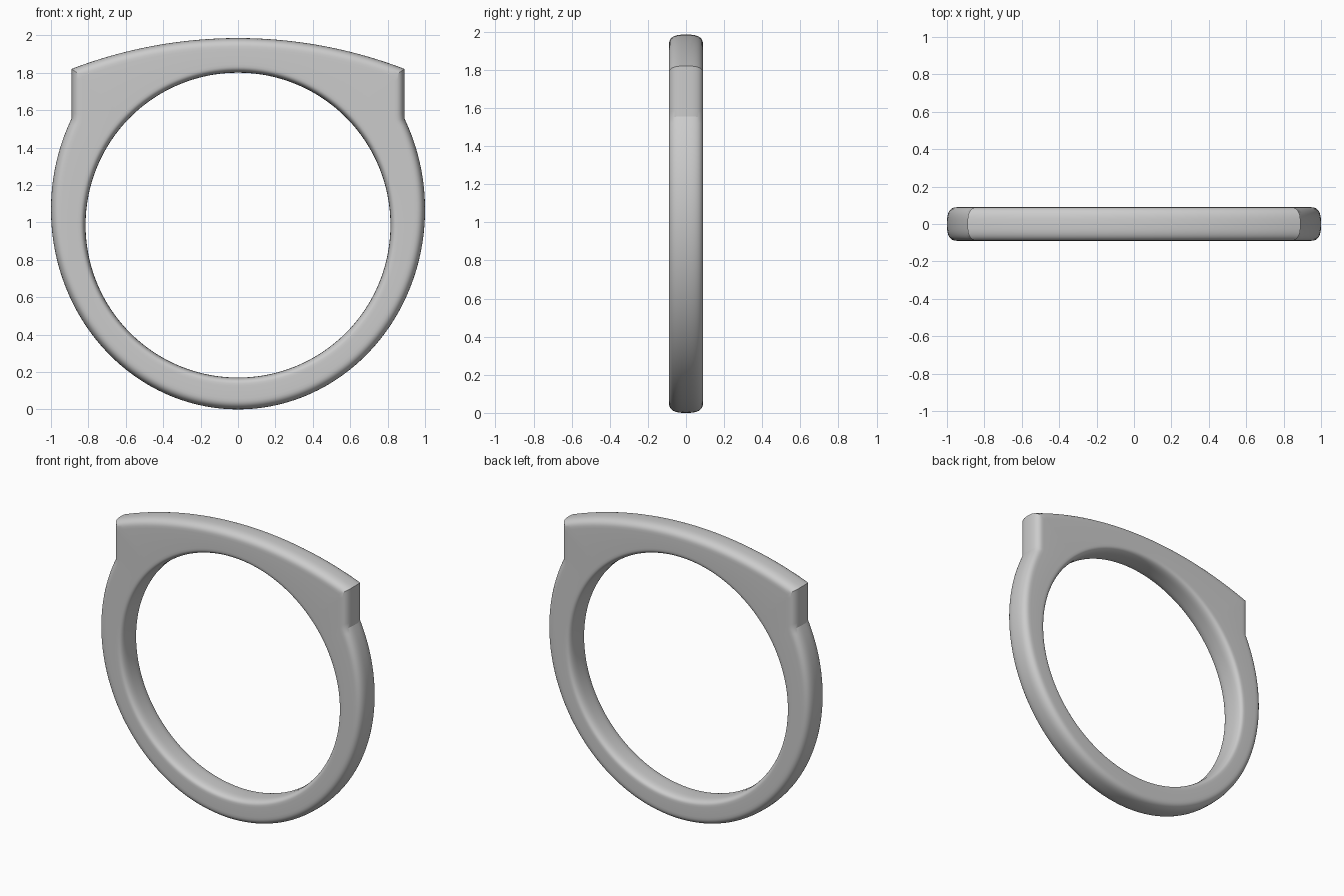
import bpy, bmesh, math

if "Cube" in bpy.data.objects:
    bpy.data.objects.remove(bpy.data.objects["Cube"])

HALF = 0.09                      # half thickness of the band
HOLE_Z, HOLE_R = 0.985, 0.815    # finger hole
BAND_Z, BAND_A, BAND_B = 1.068, 1.0, 1.068   # outer ellipse
WALL_X = 0.89                    # short vertical shoulders
TOP_R, TOP_Z = 2.483, -0.498     # domed top arc
N_BAND, N_WALL, N_TOP = 120, 8, 48


def outline(d):
    """Outer front profile, moved inward by d (counter-clockwise from right shoulder)."""
    x, r, a, b = WALL_X - d, TOP_R - d, BAND_A - d, BAND_B - d
    t0 = math.acos(x / a)
    low = BAND_Z + b * math.sin(t0)
    half = math.asin(x / r)
    high = TOP_Z + r * math.cos(half)
    pts = []
    for i in range(N_WALL):      # right shoulder going up
        pts.append((x, low + (high - low) * i / N_WALL))
    for i in range(N_TOP):       # dome from right to left
        t = half - 2 * half * i / N_TOP
        pts.append((r * math.sin(t), TOP_Z + r * math.cos(t)))
    for i in range(N_WALL):      # left shoulder going down
        pts.append((-x, high + (low - high) * i / N_WALL))
    for i in range(N_BAND):      # round band underneath
        t = math.pi - t0 + (math.pi + 2 * t0) * i / N_BAND
        pts.append((a * math.cos(t), BAND_Z + b * math.sin(t)))
    return pts


angles = [math.atan2(z - HOLE_Z, x) for x, z in outline(0.06)]


def hole(d):
    """Finger hole circle, widened by d, aligned with the outline."""
    r = HOLE_R + d
    return [(r * math.cos(t), HOLE_Z + r * math.sin(t)) for t in angles]


def section(depth, power, steps=22):
    """Rounded edge as (inset, y) pairs running from -y to +y."""
    out = []
    for i in range(steps + 1):
        t = -math.pi / 2 + math.pi * i / steps
        c, s = max(math.cos(t), 0.0), math.sin(t)
        out.append((depth * (1 - c ** (2 / power)),
                    HALF * math.copysign(abs(s) ** (2 / power), s)))
    return out


# Ring: loops wrap the outer edge, then return through the hole
loops = [(outline(d), y) for d, y in section(0.06, 2.8)]
loops += [(hole(d), y) for d, y in reversed(section(0.045, 3.2))]

bm = bmesh.new()
rows = [[bm.verts.new((x, y, z)) for x, z in pts] for pts, y in loops]
n = len(angles)
for k, row in enumerate(rows):
    nxt = rows[(k + 1) % len(rows)]
    for i in range(n):
        j = (i + 1) % n
        bm.faces.new((row[i], row[j], nxt[j], nxt[i]))
bmesh.ops.recalc_face_normals(bm, faces=bm.faces)
mesh = bpy.data.meshes.new("ring_band")
bm.to_mesh(mesh)
bm.free()
ring = bpy.data.objects.new("ring_band", mesh)
bpy.context.collection.objects.link(ring)
bpy.context.view_layer.objects.active = ring
ring.select_set(True)
bpy.ops.object.shade_smooth_by_angle(angle=math.radians(22))
